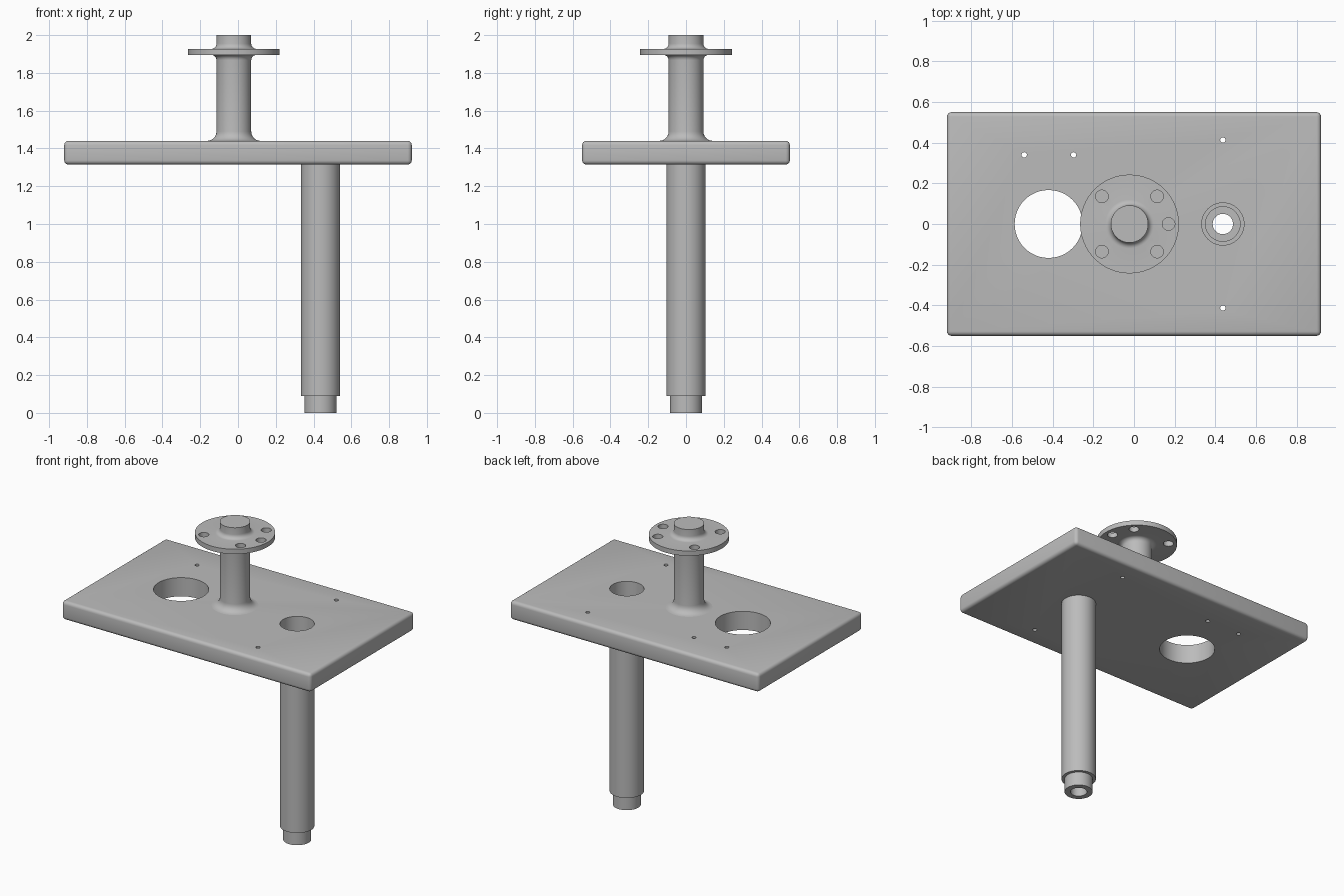
import bpy
import bmesh
from math import cos, sin, pi, radians

cube = bpy.data.objects.get("Cube")
if cube:
    bpy.data.objects.remove(cube, do_unlink=True)

GREY = (0.5, 0.5, 0.5, 1.0)
metal = bpy.data.materials.new("plain_grey")
metal.use_nodes = True
metal.diffuse_color = GREY
metal.node_tree.nodes["Principled BSDF"].inputs["Base Color"].default_value = GREY

POST_X, PIPE_X = -0.022, 0.437
PLATE_LOW, PLATE_TOP = 1.315, 1.44


def make_object(name, bm):
    bmesh.ops.recalc_face_normals(bm, faces=bm.faces)
    mesh = bpy.data.meshes.new(name)
    bm.to_mesh(mesh)
    bm.free()
    mesh.materials.append(metal)
    obj = bpy.data.objects.new(name, mesh)
    bpy.context.collection.objects.link(obj)
    return obj


def lathe(name, profile, x, closed=False, steps=64):
    """Spin (radius, height) points about a vertical axis at x."""
    bm = bmesh.new()
    rings = []
    for r, z in profile:
        if r == 0:
            rings.append([bm.verts.new((x, 0, z))] * steps)
        else:
            rings.append([bm.verts.new((x + r * cos(2 * pi * i / steps),
                                        r * sin(2 * pi * i / steps), z))
                          for i in range(steps)])
    pairs = list(zip(rings, rings[1:]))
    if closed:
        pairs.append((rings[-1], rings[0]))
    for low, high in pairs:
        for i in range(steps):
            j = (i + 1) % steps
            corners = dict.fromkeys((low[i], low[j], high[j], high[i]))
            bm.faces.new(list(corners))
    return make_object(name, bm)


def fillet(r, z, size, start, end, steps=6):
    """Quarter arc of profile points centred at (r, z)."""
    angles = [radians(start + (end - start) * i / steps) for i in range(steps + 1)]
    return [(r + size * cos(a), z + size * sin(a)) for a in angles]


def drill(obj, holes, low, high):
    """Cut vertical round holes (x, y, radius) through an object."""
    bm = bmesh.new()
    for x, y, r in holes:
        made = bmesh.ops.create_cone(bm, cap_ends=True, segments=48, radius1=r,
                                     radius2=r, depth=high - low)
        bmesh.ops.translate(bm, verts=made["verts"], vec=(x, y, (low + high) / 2))
    cutter = make_object("hole_cutter", bm)
    cutter.hide_render = True
    mod = obj.modifiers.new("holes", "BOOLEAN")
    mod.operation, mod.solver, mod.object = "DIFFERENCE", "EXACT", cutter
    bpy.context.view_layer.objects.active = obj
    bpy.ops.object.modifier_apply(modifier=mod.name)
    bpy.data.objects.remove(cutter, do_unlink=True)


def smooth(obj):
    bpy.ops.object.select_all(action="DESELECT")
    obj.select_set(True)
    bpy.context.view_layer.objects.active = obj
    bpy.ops.object.shade_smooth_by_angle(angle=radians(35))


# Rounded rectangular plate with its large, pipe and screw holes
bm = bmesh.new()
bmesh.ops.create_cube(bm, size=1)
bmesh.ops.scale(bm, verts=bm.verts, vec=(1.84, 1.1, PLATE_TOP - PLATE_LOW))
bmesh.ops.translate(bm, verts=bm.verts, vec=(0, 0, (PLATE_TOP + PLATE_LOW) / 2))
bmesh.ops.bevel(bm, geom=bm.edges[:], offset=0.022, segments=4,
                profile=0.5, affect="EDGES")
plate = make_object("base_plate", bm)
drill(plate, [(-0.42, 0, 0.167), (PIPE_X, 0, 0.104),
              (-0.54, 0.34, 0.013), (-0.297, 0.34, 0.013),
              (PIPE_X, 0.413, 0.013), (PIPE_X, -0.413, 0.013)], 1.2, 1.6)

# Filleted post with a flange and a short stub on top
R = 0.092
post_profile = [(0, 1.42), (R + 0.05, 1.42)]
post_profile += fillet(R + 0.05, PLATE_TOP + 0.05, 0.05, 270, 180)
post_profile += fillet(R + 0.028, 1.867, 0.028, 180, 90)
post_profile += [(0.243, 1.895), (0.243, 1.927)]
post_profile += fillet(R + 0.028, 1.955, 0.028, 270, 180)
post_profile += [(R, 2.0), (0, 2.0)]
post = lathe("flanged_post", post_profile, POST_X)
drill(post, [(POST_X + 0.192 * cos(radians(a)), 0.192 * sin(radians(a)), 0.031)
             for a in (0, 45, 135, 225, 315)], 1.88, 1.96)

# Hollow pipe below the plate, with a narrower end
pipe = lathe("hollow_pipe", [
    (0.05, 0), (0.085, 0), (0.085, 0.09), (0.104, 0.09), (0.104, PLATE_LOW),
    (0.085, PLATE_LOW), (0.085, 0.15), (0.05, 0.15)], PIPE_X, closed=True)

for part in (plate, post, pipe):
    smooth(part)
